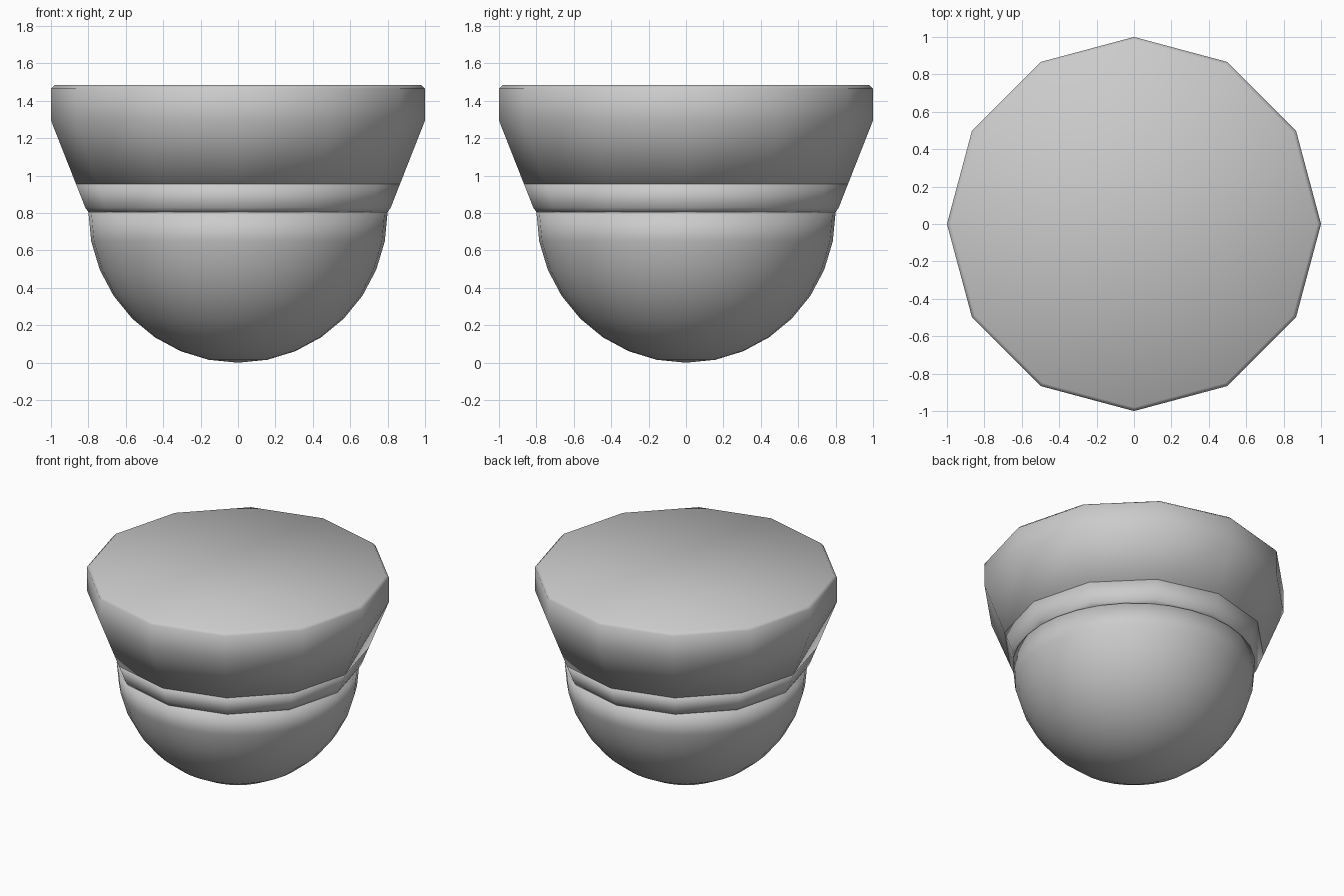
import bpy, bmesh
from math import sin, cos, pi, radians

if "Cube" in bpy.data.objects:
    bpy.data.objects.remove(bpy.data.objects["Cube"])


def lathe(name, profile, sides):
    """Spin (radius, z) points round z, listed bottom to top; cap both ends."""
    bm = bmesh.new()
    rings = []
    for r, z in profile:
        if r < 1e-6:
            rings.append([bm.verts.new((0, 0, z))])
        else:
            rings.append([bm.verts.new((r * cos(2 * pi * i / sides),
                                        r * sin(2 * pi * i / sides), z))
                          for i in range(sides)])
    for a, b in zip(rings, rings[1:]):
        for i in range(sides):
            j = (i + 1) % sides
            if len(a) == 1:
                bm.faces.new((a[0], b[j], b[i]))
            else:
                bm.faces.new((a[i], a[j], b[j], b[i]))
    for ring in (rings[0], rings[-1]):
        if len(ring) > 1:
            bm.faces.new(ring)
    bmesh.ops.recalc_face_normals(bm, faces=bm.faces)
    for f in bm.faces:
        f.smooth = True
    mesh = bpy.data.meshes.new(name)
    bm.to_mesh(mesh)
    bm.free()
    ob = bpy.data.objects.new(name, mesh)
    bpy.context.collection.objects.link(ob)
    return ob


RIM = 0.805

# Round lower dome
lathe("dome", [(0.8 * sin(radians(11.25 * k)), RIM * (1 - cos(radians(11.25 * k))))
               for k in range(9)], 32)

# Twelve-sided retaining ring with a chamfered lower edge
lathe("retaining_ring", [(0.80, RIM), (0.817, 0.83), (0.866, 0.955)], 12)

# Twelve-sided flared housing with a chamfered top edge
lathe("housing", [(0.866, 0.955), (1.0, 1.295), (1.0, 1.465), (0.98, 1.485)], 12)
